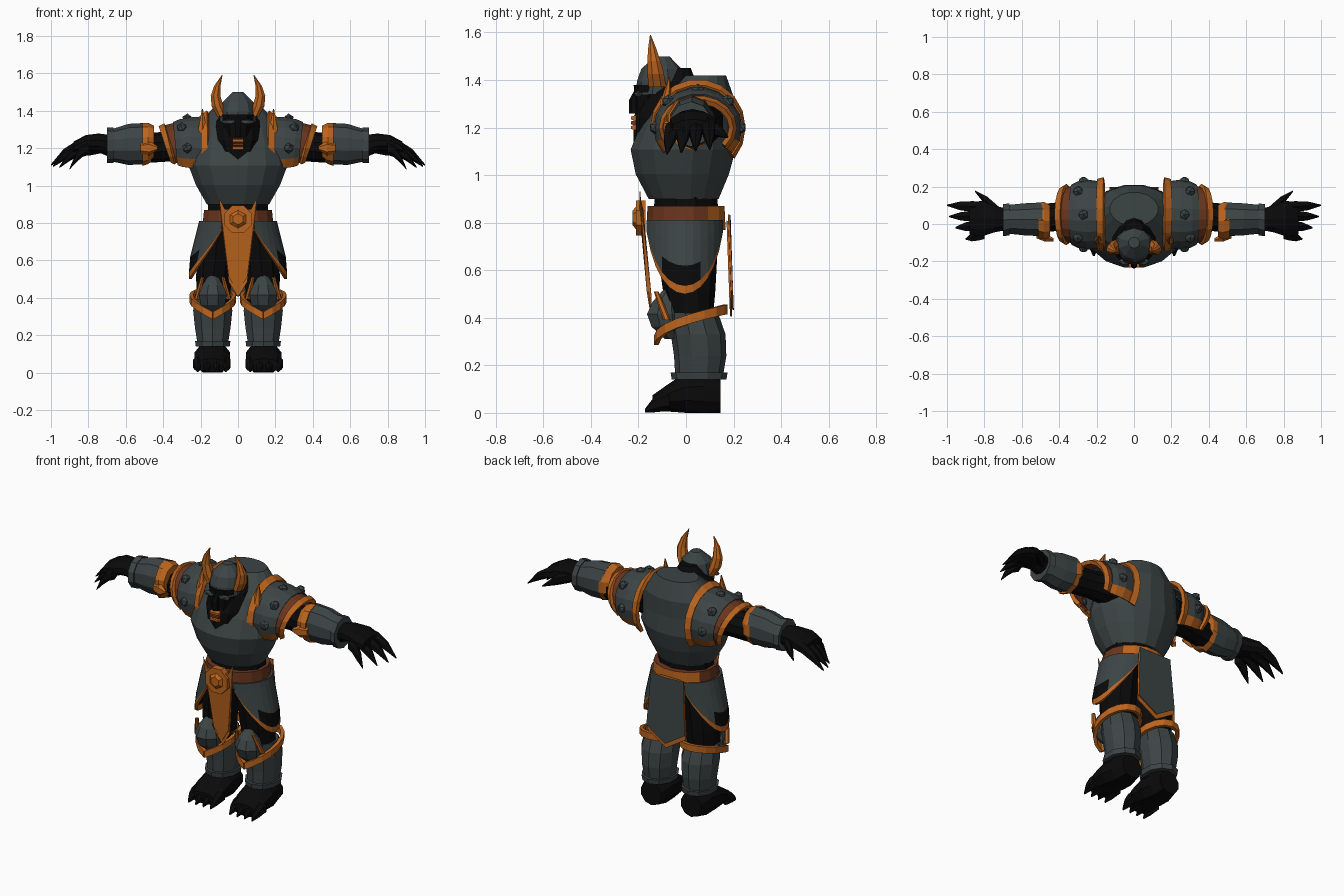
import bpy
import bmesh
from math import sin, cos, pi, radians
from mathutils import Vector

cube = bpy.data.objects.get("Cube")
if cube:
    bpy.data.objects.remove(cube, do_unlink=True)


def make_material(name, red, green, blue):
    material = bpy.data.materials.new(name)
    material.use_nodes = True
    colour = (red, green, blue, 1)
    material.diffuse_color = colour
    material.node_tree.nodes["Principled BSDF"].inputs["Base Color"].default_value = colour
    return material


STEEL = make_material("dark_steel", .046, .058, .059)
ORANGE = make_material("orange_trim", .5, .128, .013)
BROWN = make_material("brown_leather", .14, .036, .013)
BLACK = make_material("black_hide", .003, .003, .003)


def finish(name, mesh, materials, mirror=False, thickness=0):
    bmesh.ops.recalc_face_normals(mesh, faces=mesh.faces)
    data = bpy.data.meshes.new(name)
    mesh.to_mesh(data)
    mesh.free()
    for material in materials:
        data.materials.append(material)
    part = bpy.data.objects.new(name, data)
    bpy.context.collection.objects.link(part)
    if thickness:
        solid = part.modifiers.new("Thickness", 'SOLIDIFY')
        solid.thickness = thickness
        solid.offset = 0
    if mirror:
        part.modifiers.new("Mirror", 'MIRROR')
    return part


# Capped solid with evenly spaced rings from start to end, bowed sideways by bend
def solid(name, material, start, end, wide, deep=None, axis='z', bend=(0, 0, 0), sides=10, mirror=False):
    mesh = bmesh.new()
    start, end, bend = Vector(start), Vector(end), Vector(bend)
    rings = []
    for row, (width, depth) in enumerate(zip(wide, deep or wide)):
        t = row / (len(wide) - 1)
        centre = start.lerp(end, t) + bend * sin(pi * t)
        ring = []
        for side in range(sides):
            angle = 2 * pi * (side + .5) / sides
            u, v = width * cos(angle), depth * sin(angle)
            offset = Vector({'x': (0, u, v), 'y': (u, 0, v), 'z': (u, v, 0)}[axis])
            point = centre + offset
            point.z = max(0, point.z)
            ring.append(mesh.verts.new(point))
        rings.append(ring)
    for low, high in zip(rings, rings[1:]):
        for side in range(sides):
            after = (side + 1) % sides
            mesh.faces.new((low[side], low[after], high[after], high[side]))
    mesh.faces.new(rings[0])
    mesh.faces.new(rings[-1])
    return finish(name, mesh, [material], mirror)


# Mirrored curved sheet from a grid of points
def sheet(name, materials, grid, thickness=.015, pick=lambda row, column: 0):
    mesh = bmesh.new()
    verts = [[mesh.verts.new(point) for point in row] for row in grid]
    for r, (low, high) in enumerate(zip(verts, verts[1:])):
        for c in range(len(low) - 1):
            face = mesh.faces.new((low[c], low[c + 1], high[c + 1], high[c]))
            face.material_index = pick(r, c)
    return finish(name, mesh, materials, True, thickness)


# Symmetric hanging panel with a trimmed border
def panel(name, materials, half, depth, rim):
    outline = half + [(-x, z) for x, z in reversed(half) if x]
    mesh = bmesh.new()
    face = mesh.faces.new([mesh.verts.new((x, depth(z), z)) for x, z in outline])
    border = bmesh.ops.inset_individual(mesh, faces=[face], thickness=rim)
    for edge_face in border["faces"]:
        edge_face.material_index = 1
    face.material_index = 0
    return finish(name, mesh, materials, thickness=.03)


def blob(name, material, centre, size):
    mesh = bmesh.new()
    bmesh.ops.create_icosphere(mesh, subdivisions=1, radius=1)
    for vert in mesh.verts:
        vert.co = Vector(c + s * p for c, s, p in zip(centre, size, vert.co))
    return finish(name, mesh, [material], True)


# Torso
solid("abdomen", BLACK, start=(0, 0, .75), end=(0, 0, .95), wide=(.17, .17), deep=(.14, .13))
solid("breastplate", STEEL, start=(0, -.01, .9), end=(0, .08, 1.42), bend=(0, -.04, 0), sides=16,
      wide=(.17, .23, .27, .26, .23, .13), deep=(.15, .2, .225, .2, .17, .09))

# Neck and head
solid("neck", BLACK, start=(0, -.12, 1.14), end=(0, -.03, 1.45),
      wide=(.1, .13, .12, .05), deep=(.1, .13, .12, .05))
solid("face", BLACK, start=(0, -.15, 1.17), end=(0, -.13, 1.38), wide=(.05, .07, .08, .09))
solid("helmet", STEEL, start=(0, -.11, 1.34), end=(0, -.1, 1.5), wide=(.1, .1, .085, .03))
solid("nose", BLACK, start=(0, -.22, 1.26), end=(0, -.2, 1.37), wide=(.02, .02, .01),
      bend=(0, -.01, 0), sides=6)
blob("brow_plate", STEEL, centre=(.045, -.2, 1.34), size=(.045, .02, .016))
for name, material, height in (("lower_lip", ORANGE, 1.2), ("mouth", BROWN, 1.22), ("upper_lip", ORANGE, 1.24)):
    solid(name, material, start=(-.03, -.21, height), end=(.03, -.21, height),
          wide=(.025, .025), deep=(.012, .012), axis='x', sides=6)
solid("horn", ORANGE, start=(.085, -.12, 1.37), end=(.085, -.15, 1.59), bend=(.035, 0, 0),
      wide=(.03, .034, .028, .018, .002), deep=(.04, .038, .03, .018, .002), sides=8, mirror=True)


# Shoulder guards: arches running over the arm from front to back
def arch_row(x, reach, rise, pull=0):
    angles = [radians(-40 + 20 * step) for step in range(14)]
    return [(x - pull * (1 - sin(a)), .05 - reach * cos(a), 1.2 + rise * sin(a)) for a in angles]


sheet("shoulder_guard", [STEEL, ORANGE],
      [arch_row(.18, .17, .165), arch_row(.25, .18, .16), arch_row(.31, .17, .15, .01),
       arch_row(.345, .155, .135, .015)], pick=lambda row, column: int(column in (0, 12)))
sheet("shoulder_under_layer", [BROWN], [arch_row(.32, .15, .135, .02), arch_row(.4, .14, .115, .04)])
sheet("shoulder_outer_trim", [ORANGE], [arch_row(.39, .155, .125, .035), arch_row(.42, .14, .11, .04)],
      thickness=.022)
sheet("shoulder_inner_trim", [ORANGE], [arch_row(.16, .19, .195), arch_row(.195, .18, .17)],
      thickness=.022)
solid("shoulder_spike", ORANGE, start=(.19, -.1, 1.2), end=(.19, -.07, 1.41),
      wide=(.02, .025, .003), sides=6, mirror=True)
for step in range(5):
    angle = radians(45 * step)
    blob(f"shoulder_stud_{step}", STEEL, size=(.03, .03, .03),
         centre=(.27 + .03 * (step % 2), .05 - .175 * cos(angle), 1.2 + .155 * sin(angle)))

# Arms
solid("upper_arm", BLACK, start=(.2, .06, 1.22), end=(.5, .03, 1.2), wide=(.1, .08, .08),
      axis='x', mirror=True)
solid("elbow_cuff", ORANGE, start=(.45, .015, 1.23), end=(.51, .02, 1.22),
      wide=(.09, .105, .1), deep=(.09, .11, .115), axis='x', mirror=True)
solid("elbow_point", ORANGE, start=(.43, -.085, 1.2), end=(.52, -.06, 1.2),
      wide=(.01, .025, .02), deep=(.01, .04, .03), axis='x', sides=6, mirror=True)
solid("forearm_guard", STEEL, start=(.49, .025, 1.225), end=(.68, .025, 1.215),
      wide=(.095, .09, .08), deep=(.11, .11, .085), axis='x', mirror=True)
solid("wrist_cuff", STEEL, start=(.665, .025, 1.215), end=(.7, .02, 1.215),
      wide=(.09, .09), deep=(.095, .095), axis='x', mirror=True)

# Hands
solid("palm", BLACK, start=(.68, .025, 1.21), end=(.88, .03, 1.2), bend=(0, 0, .025),
      wide=(.06, .075, .1, .09), deep=(.06, .05, .045, .035), axis='x', mirror=True)
for number in range(4):
    spread = number / 3
    root = Vector((.8, .09 - .14 * spread, 1.22 - .02 * spread))
    tip = Vector((1 - .1 * spread ** 2, .1 - .18 * spread, 1.11 - .02 * spread))
    solid(f"finger_{number}", BLACK, start=root, end=tip, bend=(0, 0, .025),
          wide=(.035, .033, .026, .004), axis='x', sides=6, mirror=True)
solid("thumb", BLACK, start=(.72, .06, 1.21), end=(.85, .175, 1.16), bend=(0, 0, .01),
      wide=(.035, .033, .004), axis='x', sides=6, mirror=True)

# Belt, with a lighter back section
belt = solid("belt", BROWN, start=(0, 0, .77), end=(0, 0, .87), wide=(.195, .185), deep=(.17, .165), sides=16)
belt.data.materials.append(ORANGE)
for face in belt.data.polygons:
    face.material_index = int(face.normal.y > .45)
solid("buckle_rim", ORANGE, start=(0, -.21, .82), end=(0, -.17, .82), wide=(.08, .08), axis='y', sides=8)
solid("buckle_boss", ORANGE, start=(0, -.225, .82), end=(0, -.2, .82), wide=(.03, .06), axis='y', sides=6)

# Hanging panels
panel("front_panel", [ORANGE, ORANGE], [(0, .86), (.07, .86), (.1, .92), (.05, .5), (0, .42)],
      depth=lambda z: -.11 - .09 * z, rim=.014)
panel("back_panel", [STEEL, ORANGE], [(0, .82), (.11, .82), (.13, .5), (0, .42)],
      depth=lambda z: .21 - .04 * z, rim=.025)


# Hip plates: curved, with a rounded trimmed hem
def hip_row(drop):
    row = []
    for step in range(13):
        swing = step / 6 - 1
        angle = radians(66 * swing)
        fall = drop * (.31 - .26 * swing ** 2)
        radius = .2 + min(.055, fall / 4)
        row.append((radius * cos(angle), .168 * sin(angle) - .005, .81 - fall))
    return row


def hip_colour(row, column):
    if row == 3:
        return 1
    return 2 if row == 2 and 3 <= column <= 7 else 0


sheet("hip_plate", [STEEL, ORANGE, BLACK], [hip_row(drop) for drop in (0, .3, .62, .89, 1)], pick=hip_colour)

# Legs
solid("thigh", BLACK, start=(.13, .02, .36), end=(.09, 0, .82), bend=(.015, 0, 0),
      wide=(.09, .1, .1, .09), deep=(.09, .11, .125, .13), mirror=True)
solid("greave", STEEL, start=(.135, .055, .15), end=(.135, .03, .42), bend=(0, .015, 0),
      wide=(.085, .1, .11, .1), deep=(.1, .11, .115, .105), mirror=True)
solid("ankle_cuff", STEEL, start=(.135, .055, .14), end=(.135, .055, .17),
      wide=(.095, .1), deep=(.115, .12), mirror=True)
solid("knee_guard", STEEL, start=(.135, -.06, .31), end=(.135, -.07, .52), bend=(0, -.025, 0),
      wide=(.03, .07, .08, .06, .025), sides=8, mirror=True)
solid("knee_outer_trim", ORANGE, start=(.22, -.08, .39), end=(.19, -.125, .51),
      wide=(.015, .014, .01), sides=6, mirror=True)
solid("knee_inner_trim", ORANGE, start=(.05, -.08, .39), end=(.08, -.125, .51),
      wide=(.015, .014, .01), sides=6, mirror=True)


# Knee trim: a band dipping to a point at the front
def knee_row(height):
    angles = [2 * pi * step / 16 for step in range(17)]
    return [(.135 + .115 * sin(a), .02 - .145 * cos(a), height + .13 * sin(a / 2)) for a in angles]


sheet("knee_trim", [ORANGE], [knee_row(.285), knee_row(.325)], thickness=.02)

# Feet
solid("foot", BLACK, start=(.135, .145, .07), end=(.14, -.14, .04), bend=(0, 0, .025),
      wide=(.07, .09, .1, .1, .085), deep=(.07, .1, .09, .06, .035), axis='y', mirror=True)
for number in range(4):
    x = .065 + .05 * number
    solid(f"toe_{number}", BLACK, start=(x, -.07, .05), end=(x, -.172, .01), bend=(0, 0, .01),
          wide=(.03, .028, .022, .005), deep=(.04, .04, .03, .008), axis='y', sides=6, mirror=True)
